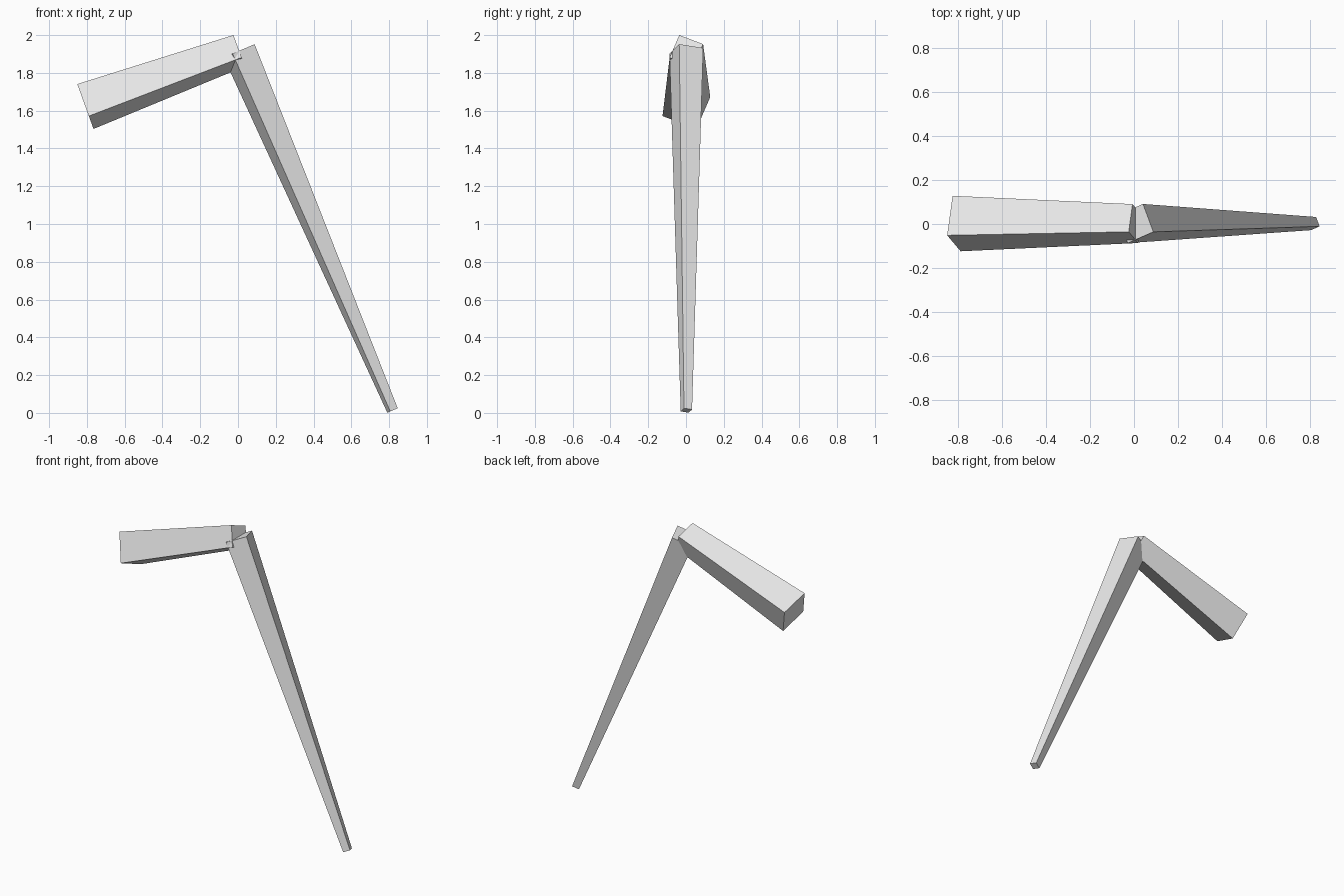
import bpy
import bmesh
from math import radians, sin, cos
from mathutils import Vector

cube = bpy.data.objects.get("Cube")
if cube:
    bpy.data.objects.remove(cube, do_unlink=True)

grey = bpy.data.materials.new("plain_grey")
grey.use_nodes = True
grey.diffuse_color = (0.8, 0.8, 0.8, 1)
grey.node_tree.nodes["Principled BSDF"].inputs["Base Color"].default_value = (0.8, 0.8, 0.8, 1)

SIDE = Vector((0, 1, 0))
ROLL = radians(-23)


def tapered_beam(name, start, end, start_width, end_width):
    """Square beam between two points, tapering and rolled about its axis."""
    start, end = Vector(start), Vector(end)
    up = (end - start).cross(SIDE).normalized()
    if up.z < 0:
        up.negate()
    bm = bmesh.new()
    rings = []
    for centre, width in ((start, start_width), (end, end_width)):
        radius = width / 2 ** 0.5
        angles = [ROLL + radians(90 * i) for i in range(4)]
        rings.append([bm.verts.new(centre + radius * (up * cos(a) + SIDE * sin(a)))
                      for a in angles])
    lower, upper = rings
    bm.faces.new(lower)
    bm.faces.new(upper)
    for i in range(4):
        j = (i + 1) % 4
        bm.faces.new((lower[i], lower[j], upper[j], upper[i]))
    bmesh.ops.recalc_face_normals(bm, faces=bm.faces)
    mesh = bpy.data.meshes.new(name)
    bm.to_mesh(mesh)
    bm.free()
    mesh.materials.append(grey)
    obj = bpy.data.objects.new(name, mesh)
    bpy.context.collection.objects.link(obj)
    return obj


# Both segments meet at the joint
joint = (0.006, 0.002, 1.917)
tapered_beam("upper_segment", (-0.808, 0.002, 1.622), joint, 0.194, 0.136)
tapered_beam("lower_segment", joint, (0.818, 0.002, 0.013), 0.137, 0.046)
